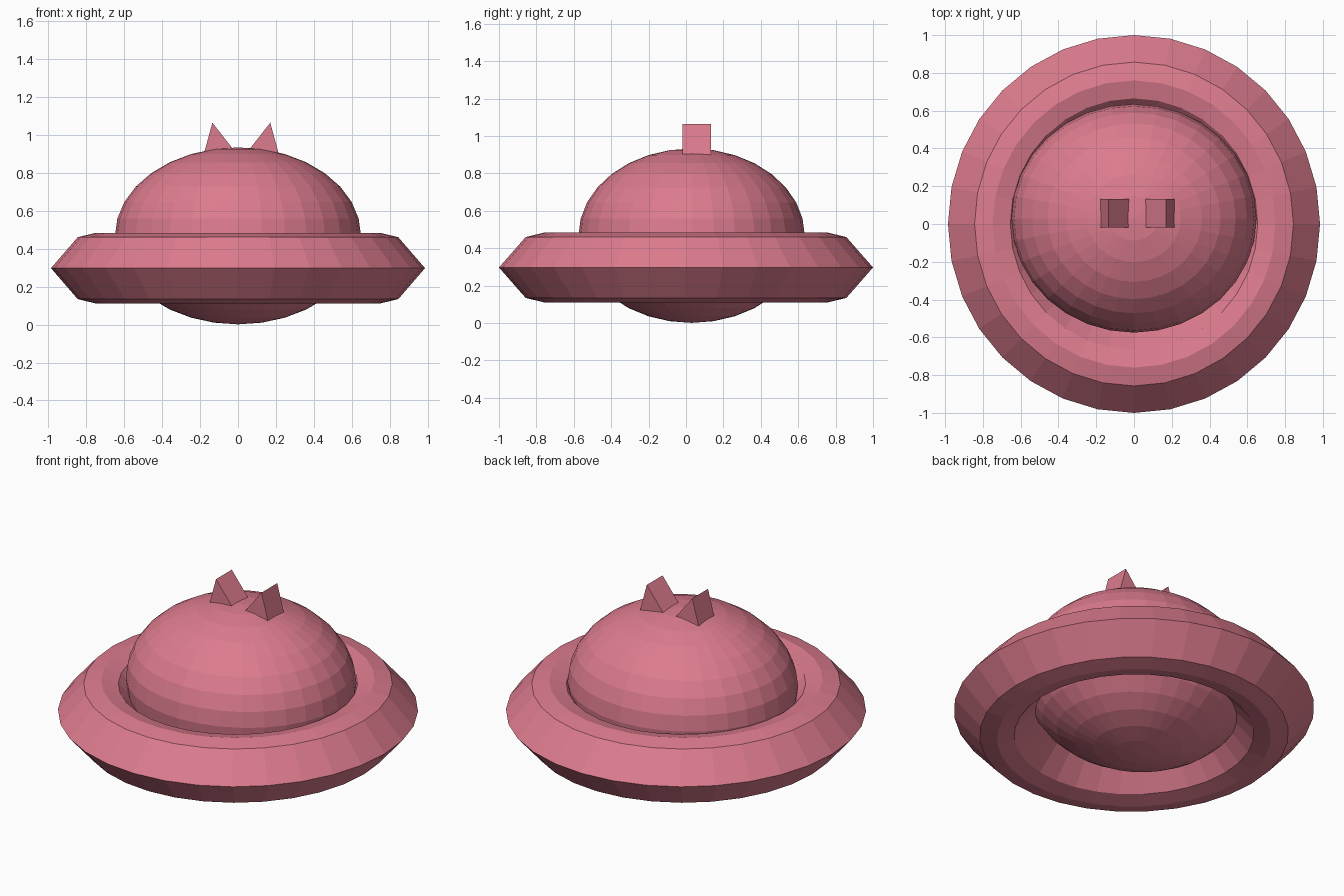
import bpy, bmesh, math
from mathutils import Matrix

if "Cube" in bpy.data.objects:
    bpy.data.objects.remove(bpy.data.objects["Cube"])

# Shared material
rose = bpy.data.materials.new("rose")
rose.diffuse_color = (0.72, 0.20, 0.27, 1)
rose.use_nodes = True
rose.node_tree.nodes["Principled BSDF"].inputs["Base Color"].default_value = rose.diffuse_color


def make_object(name, bm):
    bmesh.ops.recalc_face_normals(bm, faces=bm.faces)
    mesh = bpy.data.meshes.new(name)
    bm.to_mesh(mesh)
    bm.free()
    mesh.materials.append(rose)
    obj = bpy.data.objects.new(name, mesh)
    bpy.context.collection.objects.link(obj)
    return obj


# Outer ring: hexagon-like section with a flattened crest, swept in a circle
def ring(name, sides=32, sx=0.985, zc=0.297):
    section = [(1.0, 0), (0.857, 0.163), (0.76, 0.186), (0.665, 0.163),
               (0.52, 0), (0.665, -0.163), (0.76, -0.186), (0.857, -0.163)]
    bm = bmesh.new()
    loops = []
    for i in range(sides):
        a = 2 * math.pi * i / sides
        loops.append([bm.verts.new((r * math.cos(a) * sx, r * math.sin(a), zc + z))
                      for r, z in section])
    n = len(section)
    for i in range(sides):
        p, q = loops[i], loops[(i + 1) % sides]
        for j in range(n):
            k = (j + 1) % n
            bm.faces.new((p[j], q[j], q[k], p[k]))
    return make_object(name, bm)


# Triangular prism, extruded along y
def prism(name, triangle, y0, y1):
    bm = bmesh.new()
    face = bm.faces.new([bm.verts.new((x, y0, z)) for x, z in triangle])
    out = bmesh.ops.extrude_face_region(bm, geom=[face], use_keep_orig=True)
    verts = [v for v in out["geom"] if isinstance(v, bmesh.types.BMVert)]
    bmesh.ops.translate(bm, verts=verts, vec=(0, y1 - y0, 0))
    return make_object(name, bm)


ring("outer_ring")

# Central body: flattened sphere, slightly behind centre
body = bmesh.new()
bmesh.ops.create_uvsphere(
    body, u_segments=32, v_segments=16, radius=1,
    matrix=Matrix.Translation((0, 0.03, 0.467)) @ Matrix.Diagonal((0.648, 0.605, 0.466, 1)))
make_object("body", body)

# Two ears leaning outward
for name, side, shift in (("left_ear", -1, -0.035), ("right_ear", 1, 0)):
    tri = [(0.17, 1.063), (0.217, 0.89), (0.05, 0.91)]
    prism(name, [(side * (x + shift), z) for x, z in tri], -0.018, 0.133)
